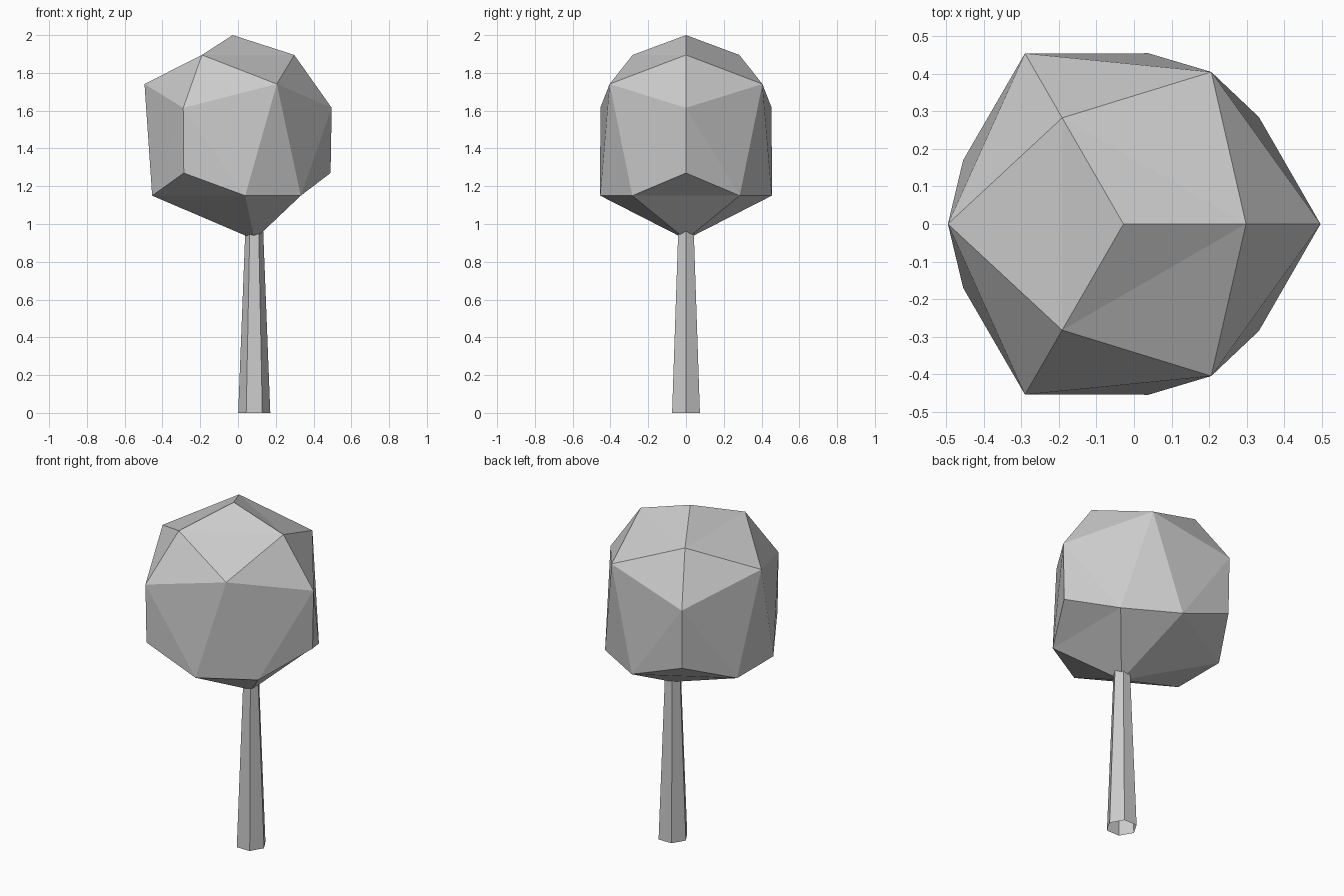
import bpy, bmesh
from math import cos, sin, radians

if "Cube" in bpy.data.objects:
    bpy.data.objects.remove(bpy.data.objects["Cube"])

CX = -0.028  # axis of the crown, slightly left of the trunk


def make_object(name, bm):
    bmesh.ops.recalc_face_normals(bm, faces=bm.faces)
    mesh = bpy.data.meshes.new(name)
    bm.to_mesh(mesh)
    bm.free()
    obj = bpy.data.objects.new(name, mesh)
    bpy.context.collection.objects.link(obj)
    return obj


# Crown: faceted ball with three-fold symmetry about its vertical axis
bm = bmesh.new()


def ring(radius, z, angle):
    return [bm.verts.new((CX + radius * cos(radians(angle + 120 * k)),
                          radius * sin(radians(angle + 120 * k)), z))
            for k in range(3)]


top = bm.verts.new((CX, 0, 2.0))
tip = bm.verts.new((0.088, 0, 0.918))   # pulled over to the trunk
cap = ring(0.326, 1.895, 0)
shoulder = ring(0.467, 1.741, 60)
upper = ring(0.524, 1.615, 0)
lower = ring(0.518, 1.27, 0)
rim_l = ring(0.459, 1.15, 38.3)
rim_r = ring(0.459, 1.15, -38.3)

for k in range(3):
    n = (k + 1) % 3
    for face in (
        (top, cap[k], cap[n]),
        (cap[k], shoulder[k], cap[n]),
        (cap[k], upper[k], shoulder[k]),
        (cap[n], shoulder[k], upper[n]),
        (upper[k], rim_l[k], shoulder[k]),
        (shoulder[k], rim_l[k], rim_r[n]),
        (shoulder[k], rim_r[n], upper[n]),
        (upper[k], lower[k], rim_l[k]),
        (upper[k], rim_r[k], lower[k]),
        (lower[k], rim_r[k], rim_l[k]),
        (tip, rim_l[k], rim_r[k]),
        (tip, rim_r[n], rim_l[k]),
    ):
        bm.faces.new(face)
make_object("crown", bm)

# Trunk: tapered six-sided post, open at the ends, running up into the crown
bm = bmesh.new()
loops = [[bm.verts.new((0.086 + r * cos(radians(60 * i)), r * sin(radians(60 * i)), z))
          for i in range(6)] for r, z in ((0.085, 0), (0.046, 1.0))]
for i in range(6):
    j = (i + 1) % 6
    bm.faces.new((loops[0][i], loops[0][j], loops[1][j], loops[1][i]))
make_object("trunk", bm)
